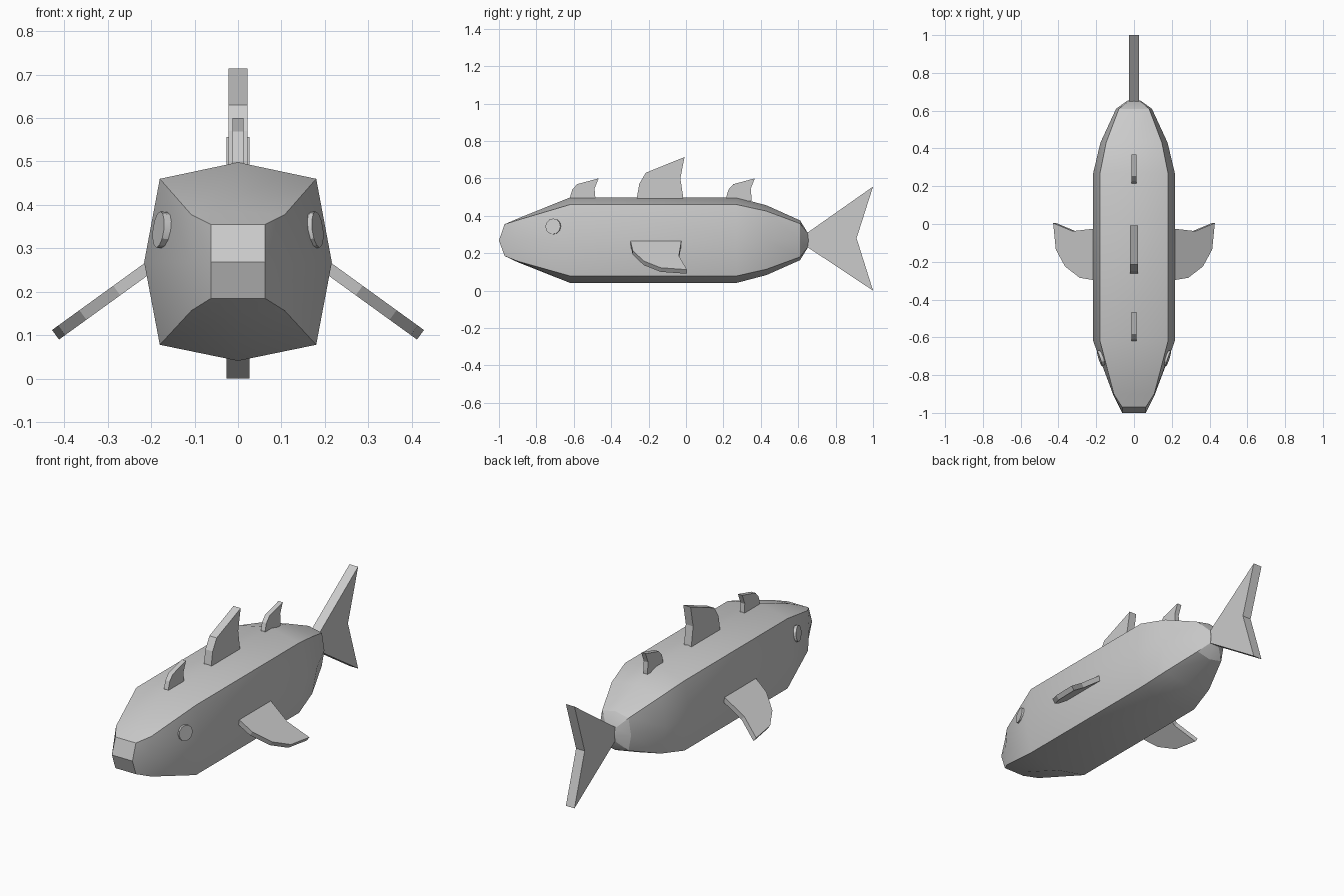
import bpy, bmesh, math
from mathutils import Vector

if "Cube" in bpy.data.objects:
    bpy.data.objects.remove(bpy.data.objects["Cube"])


def finish(name, bm, smooth=False):
    bmesh.ops.recalc_face_normals(bm, faces=bm.faces)
    me = bpy.data.meshes.new(name)
    bm.to_mesh(me)
    bm.free()
    ob = bpy.data.objects.new(name, me)
    bpy.context.collection.objects.link(ob)
    if smooth:
        bpy.ops.object.select_all(action='DESELECT')
        ob.select_set(True)
        bpy.context.view_layer.objects.active = ob
        bpy.ops.object.shade_smooth_by_angle(angle=math.radians(30))
    return ob


def slab(name, points, offset):
    """Flat outline thickened along the offset vector."""
    bm = bmesh.new()
    face = bm.faces.new([bm.verts.new(p) for p in points])
    ext = bmesh.ops.extrude_face_region(bm, geom=[face])
    verts = [g for g in ext['geom'] if isinstance(g, bmesh.types.BMVert)]
    bmesh.ops.translate(bm, verts=verts, vec=offset)
    return finish(name, bm)


def upright_fin(name, profile, half, dy=0.0):
    slab(name, [(-half, y + dy, z) for y, z in profile], (2 * half, 0, 0))


# Body: eight-sided rings lofted along y
# y, y at mid side, top z, corner x, upper z, mid x, lower z, bottom z
stations = [
    (-0.97, -1.00, 0.355, 0.062, 0.355, 0.062, 0.185, 0.185),
    (-0.90, -0.91, 0.385, 0.107, 0.377, 0.108, 0.157, 0.152),
    (-0.62, -0.62, 0.498, 0.180, 0.460, 0.216, 0.078, 0.041),
    (0.27, 0.27, 0.498, 0.180, 0.460, 0.216, 0.078, 0.041),
    (0.43, 0.43, 0.456, 0.148, 0.425, 0.178, 0.114, 0.083),
    (0.61, 0.61, 0.375, 0.080, 0.358, 0.095, 0.180, 0.163),
    (0.65, 0.655, 0.310, 0.028, 0.305, 0.032, 0.232, 0.228),
]
MID = 0.268
bm = bmesh.new()
rings = []
for y, ym, top, cx, up, mx, lo, bot in stations:
    pts = [(0, y, top), (cx, y, up), (mx, ym, MID), (cx, y, lo),
           (0, y, bot), (-cx, y, lo), (-mx, ym, MID), (-cx, y, up)]
    rings.append([bm.verts.new(p) for p in pts])
for a, b in zip(rings, rings[1:]):
    for i in range(8):
        j = (i + 1) % 8
        bm.faces.new((a[i], a[j], b[j], b[i]))
for ring in (rings[0], rings[-1]):
    bm.faces.new([ring[i] for i in (7, 0, 1, 2, 6)])
    bm.faces.new([ring[i] for i in (2, 3, 4, 5, 6)])
finish("body", bm, smooth=True)

# Dorsal fins
small = [(-0.62, 0.48), (-0.62, 0.50), (-0.608, 0.54), (-0.582, 0.569),
         (-0.467, 0.60), (-0.489, 0.545), (-0.485, 0.50), (-0.485, 0.48)]
upright_fin("front_dorsal_fin", small, 0.013)
upright_fin("rear_dorsal_fin", small, 0.013, dy=0.835)
upright_fin("main_dorsal_fin",
            [(-0.262, 0.48), (-0.262, 0.50), (-0.25, 0.57), (-0.215, 0.63),
             (-0.008, 0.714), (-0.03, 0.60), (-0.015, 0.50), (-0.015, 0.48)], 0.022)

# Tail fin
upright_fin("tail_fin", [(0.62, 0.30), (0.65, 0.31), (1.0, 0.556), (0.912, 0.28),
                         (1.0, 0.0), (0.65, 0.232), (0.62, 0.235)], 0.026)

# Pectoral fins, sloping down and outwards
outline = [(0.17, -0.297), (0.215, -0.297), (0.287, -0.285), (0.365, -0.225),
           (0.414, -0.135), (0.428, 0.005), (0.325, -0.038), (0.215, -0.025),
           (0.17, -0.025)]
for side, s in (("right", 1), ("left", -1)):
    slab(side + "_pectoral_fin",
         [(s * x, y, 0.266 - (x - 0.215) * 0.723) for x, y in outline],
         (-s * 0.016, 0, -0.022))

# Eyes: shallow discs facing along the head surface
for side, s in (("right", 1), ("left", -1)):
    bm = bmesh.new()
    bmesh.ops.create_cone(bm, cap_ends=True, segments=12, radius1=0.042,
                          radius2=0.042, depth=0.024)
    eye = finish(side + "_eye", bm, smooth=True)
    eye.rotation_euler = Vector((s, -0.32, 0.12)).to_track_quat('Z', 'Y').to_euler()
    eye.location = (s * 0.172, -0.708, 0.342)
